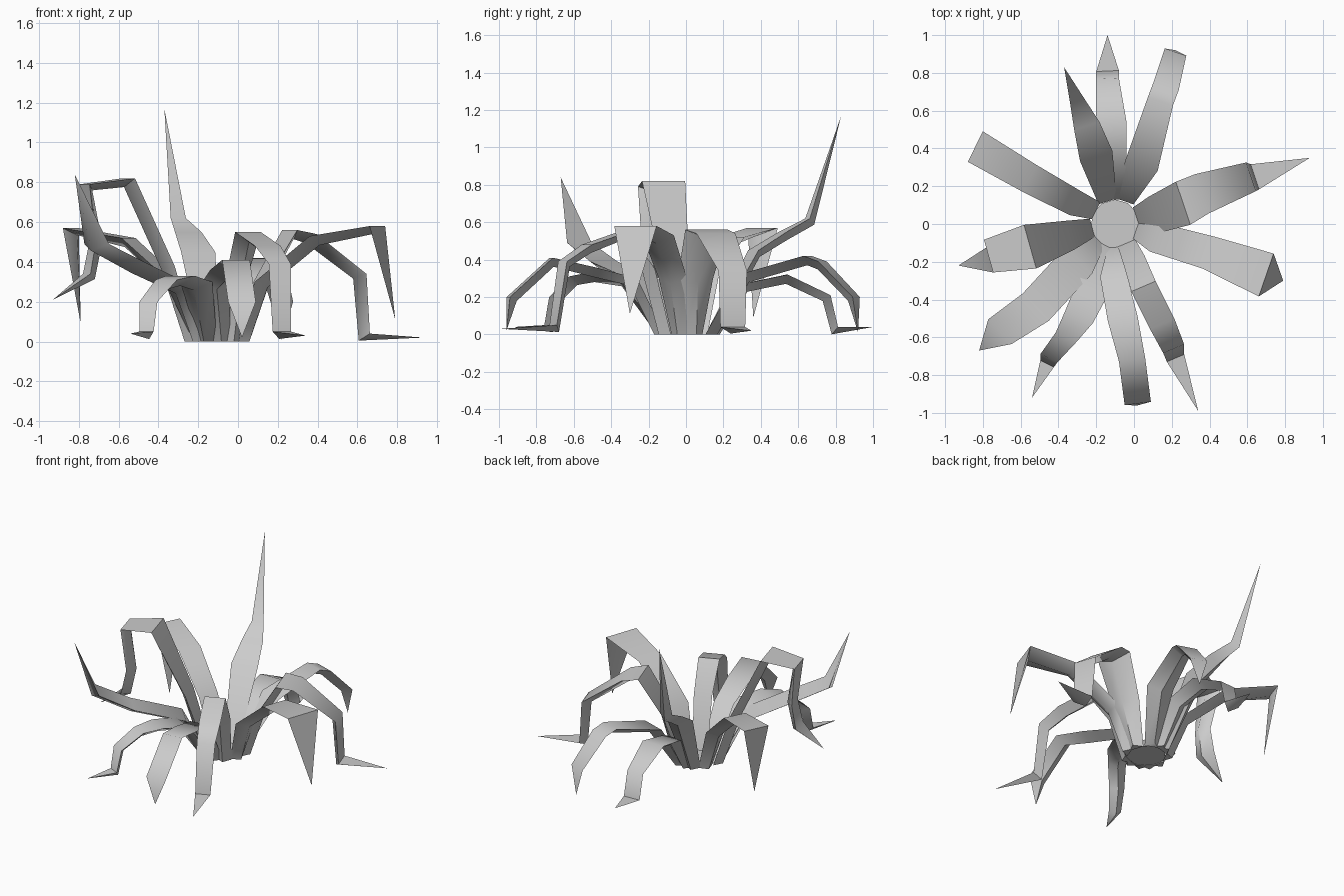
import bpy
import bmesh
import math
from mathutils import Vector

default_cube = bpy.data.objects.get("Cube")
if default_cube:
    bpy.data.objects.remove(default_cube, do_unlink=True)

KEEL_DEPTH = 0.05

# Single plain leaf colour
grey = bpy.data.materials.new("pale_grey")
grey.use_nodes = True
shade = (0.6, 0.6, 0.6, 1)
grey.diffuse_color = shade
grey.node_tree.nodes["Principled BSDF"].inputs["Base Color"].default_value = shade


def finish(name, builder):
    """Turn a bmesh into a shaded, coloured object."""
    bmesh.ops.recalc_face_normals(builder, faces=builder.faces)
    mesh = bpy.data.meshes.new(name)
    builder.to_mesh(mesh)
    builder.free()
    mesh.materials.append(grey)
    part = bpy.data.objects.new(name, mesh)
    bpy.context.collection.objects.link(part)
    bpy.ops.object.select_all(action="DESELECT")
    part.select_set(True)
    bpy.context.view_layer.objects.active = part
    bpy.ops.object.shade_smooth_by_angle(angle=math.radians(60))


def leaf(name, *stations):
    """Bent strip with a keel below; each station is centre x, y, z and
    half width in hundredths. The last station is the pointed tip."""
    points = [Vector(station[:3]) / 100 for station in stations]
    run = points[-1] - points[0]
    across = Vector((-run.y, run.x, 0)).normalized()
    builder = bmesh.new()
    rings = []
    for index, point in enumerate(points[:-1]):
        # Keel lies along the bisected normal of the bend
        tangent = (points[index + 1] - point).normalized()
        if index:
            tangent += (point - points[index - 1]).normalized()
        normal = tangent.cross(across)
        if index == 0:
            normal.z = 0
        keel = point - normal.normalized() * KEEL_DEPTH
        keel.z = max(keel.z, 0)
        side = across * stations[index][3] / 100
        rings.append([builder.verts.new(corner)
                      for corner in (point + side, point - side, keel)])
    tip = builder.verts.new(points[-1])
    builder.faces.new(rings[0])
    for corner in range(3):
        following = (corner + 1) % 3
        for ring, further in zip(rings, rings[1:]):
            builder.faces.new((ring[corner], ring[following],
                               further[following], further[corner]))
        builder.faces.new((rings[-1][corner], rings[-1][following], tip))
    finish(name, builder)


# Leaves at the back
leaf("back_leaf", (-10, 13, 0, 5), (-11, 30, 27, 7), (-12, 54, 32, 8),
     (-14, 77, 21, 6), (-14, 81, 4, 6), (-14, 100, 4, 0))
leaf("back_upright_leaf", (-14, 12, 0, 5), (-20, 36, 45, 9), (-25, 52, 55, 7),
     (-30, 65, 62, 4), (-37, 83, 117, 0))
leaf("back_left_leaf", (-5, 12, 0, 5), (4, 31, 32, 9), (14, 65, 42, 7),
     (17, 73, 39, 7), (22, 91, 20, 6), (22, 92, 1, 0))

# Leaves on the left
leaf("left_leaf", (1, 4, 0, 5), (11, 5, 30, 10), (26, 11, 56, 12),
     (36, 16, 54, 11), (62, 25, 34, 8), (64, 25, 4, 7), (93, 35, 2, 0))
leaf("left_drooping_leaf", (1, -3, 0, 5), (11, -7, 30, 8), (39, -15, 53, 9),
     (70, -27, 58, 12), (79, -30, 11, 0))

# Leaves at the front
leaf("front_left_leaf", (-4, -10, 0, 5), (0, -19, 35, 6), (5, -33, 55, 7),
     (15, -53, 48, 7), (21, -66, 39, 6), (22, -71, 5, 5), (34, -99, 3, 0))
leaf("front_leaf", (-9, -12, 0, 5), (-11, -27, 30, 7), (-6, -50, 36, 8),
     (-1, -72, 41, 7), (2, -95, 20, 7), (2, -96, 2, 0))
leaf("front_right_leaf", (-15, -11, 0, 5), (-21, -32, 30, 9),
     (-29, -49, 33, 8), (-36, -60, 31, 6), (-45, -71, 20, 5),
     (-46, -74, 5, 4), (-54, -92, 4, 0))

# Leaves on the right
leaf("right_upturned_leaf", (-19, -8, 0, 5), (-29, -19, 28, 10),
     (-52, -44, 39, 10), (-71, -57, 49, 9), (-82, -67, 84, 0))
leaf("right_tall_leaf", (-22, -2, 0, 5), (-34, -6, 38, 8), (-55, -12, 82, 12),
     (-77, -17, 79, 9), (-73, -18, 50, 6), (-76, -19, 34, 7), (-93, -22, 21, 0))
leaf("right_drooping_leaf", (-20, 7, 0, 5), (-31, 11, 30, 7), (-55, 24, 52, 8),
     (-84, 41, 57, 9), (-79, 36, 9, 0))

# Small floor closing the middle of the rosette
floor = bmesh.new()
bmesh.ops.create_circle(floor, cap_ends=True, segments=11, radius=0.13)
bmesh.ops.translate(floor, verts=floor.verts, vec=(-0.1, 0, 0.005))
finish("rosette_base", floor)
